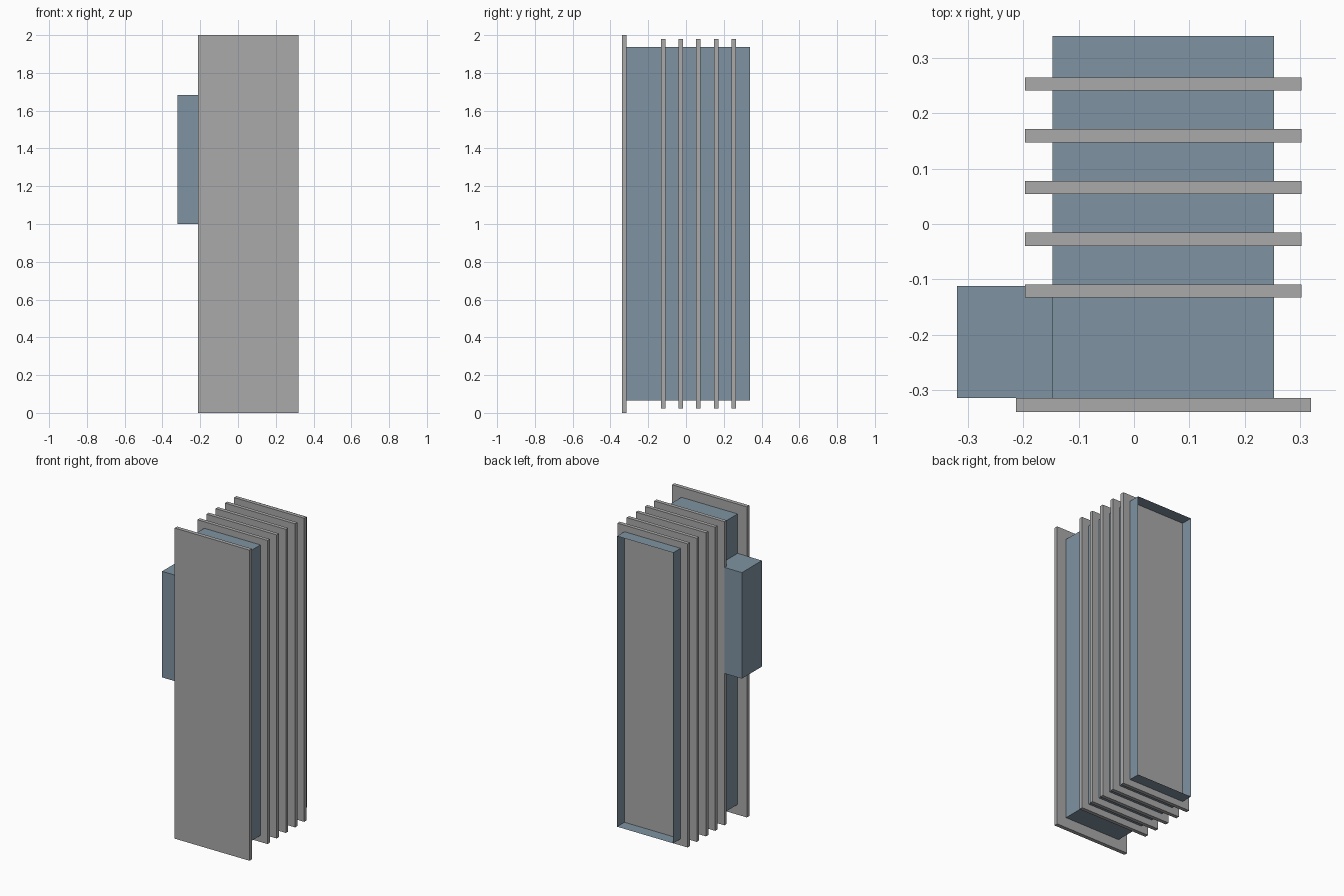
import bpy
import bmesh

if "Cube" in bpy.data.objects:
    bpy.data.objects.remove(bpy.data.objects["Cube"])


def make_material(name, rgb):
    m = bpy.data.materials.new(name)
    m.diffuse_color = (*rgb, 1.0)
    m.use_nodes = True
    m.node_tree.nodes["Principled BSDF"].inputs["Base Color"].default_value = m.diffuse_color
    return m


GREY = make_material("light grey", (0.402, 0.402, 0.402))
BLUE = make_material("slate blue", (0.212, 0.296, 0.361))


def box(name, lo, hi, mat, open_ends=False):
    """Axis-aligned box from corner lo to corner hi; optionally an open tube along y."""
    bm = bmesh.new()
    bmesh.ops.create_cube(bm, size=1.0)
    if open_ends:
        ends = [f for f in bm.faces if abs(f.normal.y) > 0.9]
        bmesh.ops.delete(bm, geom=ends, context='FACES_ONLY')
    for v in bm.verts:
        v.co = [lo[i] + (v.co[i] + 0.5) * (hi[i] - lo[i]) for i in range(3)]
    mesh = bpy.data.meshes.new(name)
    bm.to_mesh(mesh)
    bm.free()
    mesh.materials.append(mat)
    obj = bpy.data.objects.new(name, mesh)
    bpy.context.collection.objects.link(obj)
    return obj


# Tall front panel
box("front_panel", (-0.213, -0.34, 0.0), (0.32, -0.315, 2.0), GREY)

# Thin-walled core, open at the back
box("core_sleeve", (-0.147, -0.315, 0.066), (0.253, 0.34, 1.937), BLUE, open_ends=True)

# Evenly spaced fins across the core
for i in range(5):
    y = -0.121 + i * 0.0935
    box(f"fin_{i + 1}", (-0.197, y - 0.012, 0.024), (0.303, y + 0.012, 1.979), GREY)

# Side box behind the front panel
box("side_box", (-0.32, -0.315, 1.0), (-0.147, -0.112, 1.683), BLUE)
